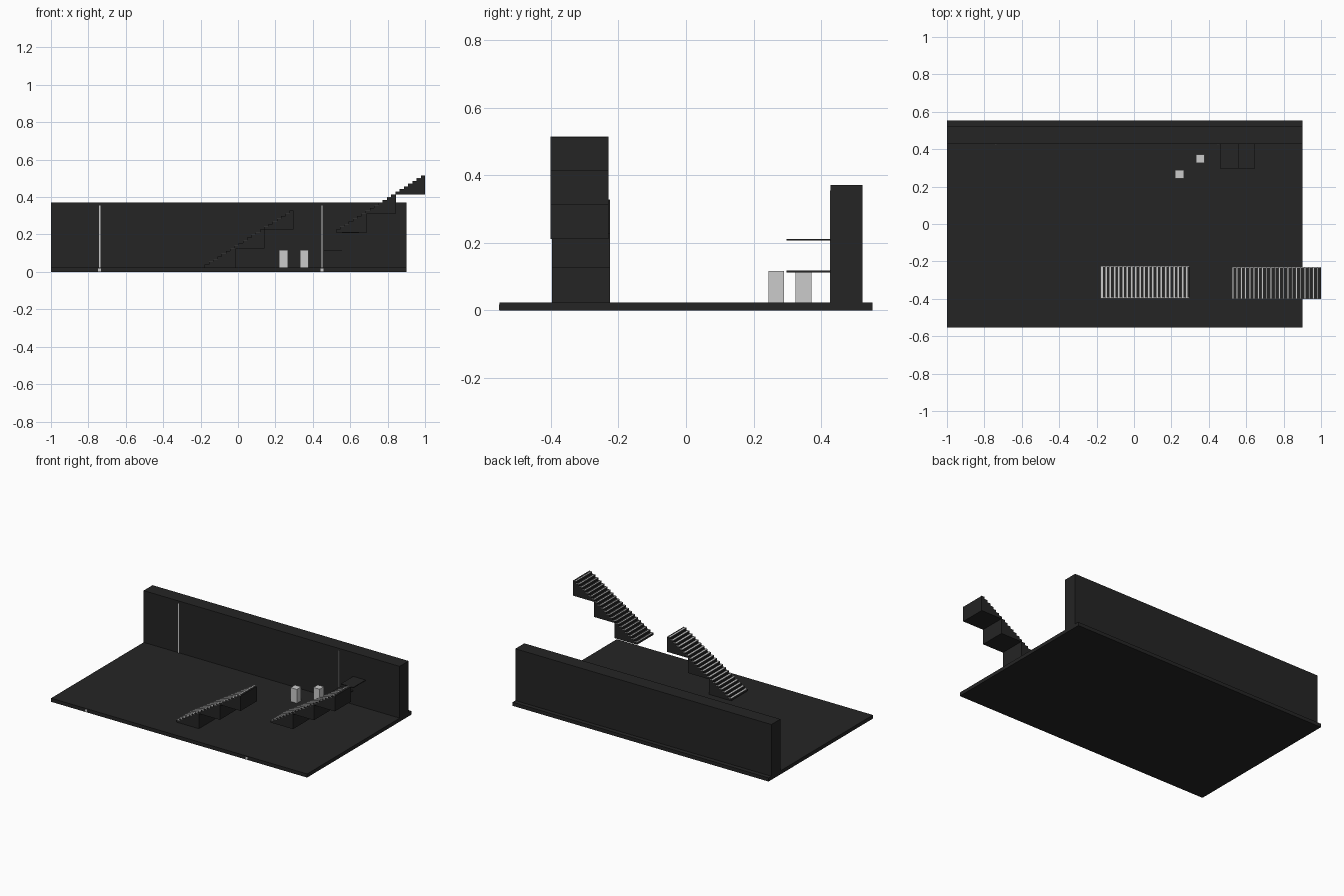
import bpy, bmesh

if "Cube" in bpy.data.objects:
    bpy.data.objects.remove(bpy.data.objects["Cube"])


def material(name, v):
    m = bpy.data.materials.new(name)
    m.diffuse_color = (v, v, v, 1)
    m.use_nodes = True
    m.node_tree.nodes["Principled BSDF"].inputs["Base Color"].default_value = m.diffuse_color
    return m


DARK = material("charcoal", 0.018)
LIGHT = material("light grey", 0.6)


def finish(name, bm, mat):
    bmesh.ops.recalc_face_normals(bm, faces=bm.faces[:])
    me = bpy.data.meshes.new(name)
    bm.to_mesh(me)
    bm.free()
    me.materials.append(mat)
    ob = bpy.data.objects.new(name, me)
    bpy.context.collection.objects.link(ob)
    return ob


def add_box(bm, x0, x1, y0, y1, z0, z1):
    verts = bmesh.ops.create_cube(bm, size=1)["verts"]
    for v in verts:
        v.co.x = x1 if v.co.x > 0 else x0
        v.co.y = y1 if v.co.y > 0 else y0
        v.co.z = z1 if v.co.z > 0 else z0


def box(name, mat, *dims):
    bm = bmesh.new()
    add_box(bm, *dims)
    return finish(name, bm, mat)


# Floor slab and long back wall
box("floor_slab", DARK, -1, 0.9, -0.553, 0.553, 0, 0.024)
box("back_wall", DARK, -1, 0.9, 0.428, 0.523, 0.024, 0.371)

# Thin seams on the wall and small marks on the slab edge
for i, (x, w) in enumerate(((-0.74, 0.004), (0.45, 0.003))):
    box(f"wall_seam_{i}", LIGHT, x - w, x + w, 0.426, 0.429, 0.024, 0.355)
    box(f"slab_mark_{i}", LIGHT, x - 0.008, x + 0.008, -0.554, -0.55, 0.002, 0.018)

# Pedestals
for i, (x, y) in enumerate(((0.243, 0.267), (0.355, 0.348))):
    box(f"pedestal_{i}", LIGHT, x - 0.023, x + 0.023, y - 0.023, y + 0.023, 0.024, 0.117)

# Thin wall shelves
box("low_shelf", DARK, 0.459, 0.555, 0.297, 0.43, 0.113, 0.118)
box("high_shelf", DARK, 0.555, 0.647, 0.297, 0.43, 0.207, 0.212)

# Stair flights: stepped top, three-stage blocky underside
STEPS, RUN, RISE = 21, 0.476, 0.303


def stair(name, x0, y0, y1, z0, nose):
    dx, dz = RUN / STEPS, RISE / STEPS
    prof = [(x0, z0)]
    for i in range(STEPS):
        z = z0 + (i + 1) * dz
        prof += [(x0 + i * dx, z), (x0 + (i + 1) * dx, z)]
    for k in (2, 1):
        z = z0 + k * 0.101
        prof += [(x0 + RUN - (2 - k) * 0.155, z), (x0 + RUN - (3 - k) * 0.155, z)]
    prof.append((x0 + RUN - 0.31, z0))
    bm = bmesh.new()
    face = bm.faces.new([bm.verts.new((x, y0, z)) for x, z in prof])
    ext = bmesh.ops.extrude_face_region(bm, geom=[face])["geom"]
    bmesh.ops.translate(bm, vec=(0, y1 - y0, 0),
                        verts=[g for g in ext if isinstance(g, bmesh.types.BMVert)])
    finish(name, bm, DARK)

    # Light tread strips with a narrow border along both sides
    bm = bmesh.new()
    e = 0.0015
    for i in range(STEPS):
        x, z = x0 + i * dx, z0 + (i + 1) * dz
        add_box(bm, x, x + nose, y0, y1, z - 0.001, z + e)
        for a, b in ((y0, y0 + 0.005), (y1 - 0.005, y1)):
            add_box(bm, x + nose, x + dx, a, b, z - 0.001, z + e)
    finish(name + "_tread_strips", bm, LIGHT)


stair("lower_stair", -0.178, -0.397, -0.225, 0.024, 0.011)
stair("upper_stair", 0.524, -0.402, -0.230, 0.211, 0.007)
